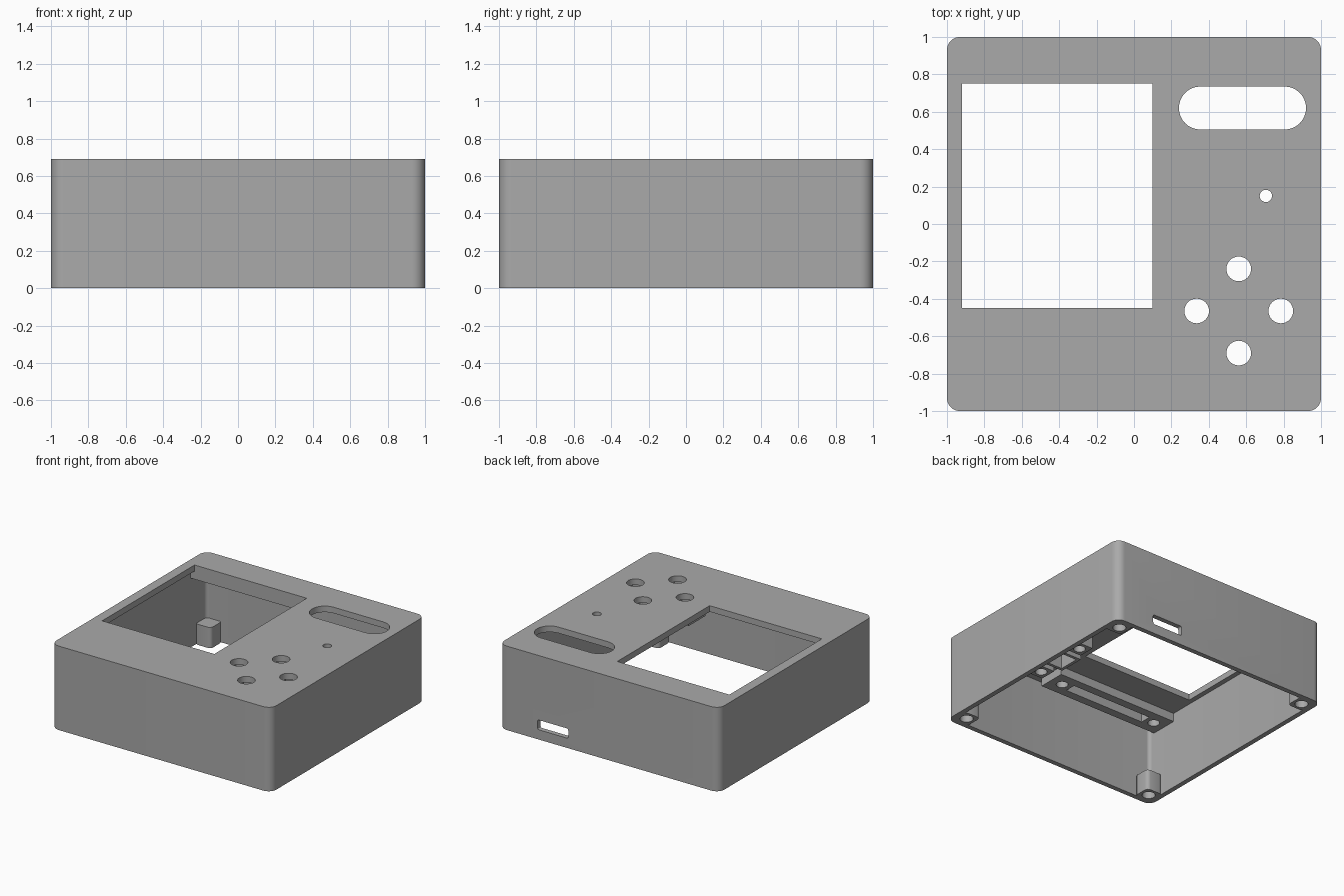
import bpy, bmesh, math

cube = bpy.data.objects.get("Cube")
if cube:
    bpy.data.objects.remove(cube, do_unlink=True)

grey = bpy.data.materials.new("plain_grey")
grey.use_nodes = True
colour = (0.4, 0.4, 0.4, 1)
grey.diffuse_color = colour
grey.node_tree.nodes["Principled BSDF"].inputs["Base Color"].default_value = colour

HEIGHT = 0.69
UNDER = 0.64      # underside of the top plate
WALL = 0.04
JOIN = 0.66       # inner parts are sunk into the plate up to here


def outline(cx, cy, w, d, r=0.0, steps=8):
    """Rounded rectangle; a full radius gives a circle or a slot."""
    if r == 0:
        steps = 0
    pts = []
    for i, (sx, sy) in enumerate([(1, 1), (-1, 1), (-1, -1), (1, -1)]):
        for k in range(steps + 1):
            a = math.pi / 2 * (i + (k / steps if steps else 0))
            p = (cx + sx * (w / 2 - r) + r * math.cos(a),
                 cy + sy * (d / 2 - r) + r * math.sin(a))
            if not pts or math.dist(p, pts[-1]) > 1e-5:
                pts.append(p)
    if math.dist(pts[0], pts[-1]) < 1e-5:
        pts.pop()
    return pts


def prism(name, pts, lo, hi, sideways=False):
    """Extrude an outline along z, or along y when sideways."""
    bm = bmesh.new()
    ring = [bm.verts.new((a, lo, b) if sideways else (a, b, lo)) for a, b in pts]
    face = bm.faces.new(ring)
    new = bmesh.ops.extrude_face_region(bm, geom=[face])["geom"]
    step = (0, hi - lo, 0) if sideways else (0, 0, hi - lo)
    bmesh.ops.translate(bm, vec=step, verts=[v for v in new if isinstance(v, bmesh.types.BMVert)])
    bmesh.ops.recalc_face_normals(bm, faces=bm.faces)
    mesh = bpy.data.meshes.new(name)
    bm.to_mesh(mesh)
    bm.free()
    mesh.materials.append(grey)
    ob = bpy.data.objects.new(name, mesh)
    bpy.context.collection.objects.link(ob)
    return ob


def activate(ob):
    bpy.ops.object.select_all(action='DESELECT')
    ob.select_set(True)
    bpy.context.view_layer.objects.active = ob


def cut(ob, *cutters):
    """Subtract the cutters, then remove them."""
    activate(ob)
    for c in cutters:
        c.hide_render = True
        mod = ob.modifiers.new("cut", 'BOOLEAN')
        mod.operation = 'DIFFERENCE'
        mod.solver = 'EXACT'
        mod.object = c
        bpy.ops.object.modifier_apply(modifier=mod.name)
        bpy.data.objects.remove(c, do_unlink=True)
    bpy.ops.object.shade_smooth_by_angle(angle=math.radians(30))


def hole(x, y, r, lo, hi):
    return prism("hole_cutter", outline(x, y, 2 * r, 2 * r, r), lo, hi)


# Outer case: open underneath, with the openings in the lid and back wall
inner = 2 - 2 * WALL
case = prism("case_shell", outline(0, 0, 2, 2, 0.07), 0, HEIGHT)
bx, by, step = 0.56, -0.465, 0.225
buttons = [(bx + step, by), (bx - step, by), (bx, by + step), (bx, by - step)]
cut(case,
    prism("cavity_cutter", outline(0, 0, inner, inner, 0.03), -0.1, UNDER),
    prism("window_cutter", outline(-0.41, 0.15, 1.02, 1.2), 0.5, 0.8),
    prism("slot_cutter", outline(0.58, 0.62, 0.68, 0.23, 0.115), 0.5, 0.8),
    prism("port_cutter", outline(0.51, 0.12, 0.28, 0.08, 0.015, 3), 0.9, 1.1, True),
    hole(0.705, 0.15, 0.033, 0.5, 0.8),
    *[hole(x, y, 0.066, 0.5, 0.8) for x, y in buttons])

# Corner screw bosses
for sx, sy, side in [(1, 1, "back_left"), (-1, 1, "back_right"),
                     (1, -1, "front_left"), (-1, -1, "front_right")]:
    x, y = 0.895 * sx, 0.895 * sy
    boss = prism("screw_boss_" + side, outline(x, y, 0.145, 0.145, 0.03, 4), 0, 0.17)
    cut(boss, hole(x, y, 0.05, -0.1, 0.13))

# Display mounting rails in front of and behind the window
for name, y, depth in [("front_display_rail", -0.795, 0.23), ("back_display_rail", 0.86, 0.21)]:
    rail = prism(name, outline(-0.41, y, 1.11, depth), 0.57, JOIN)
    cut(rail,
        prism("groove_cutter", outline(-0.41, y, 0.74, 0.09), 0.5, UNDER),
        *[hole(-0.41 + s * 0.45, y, 0.045, 0.5, UNDER) for s in (-1, 1)])

# Button board standoffs
for sx in (-1, 1):
    for sy in (-1, 1):
        x, y = bx + sx * step, by + sy * step
        post = prism("button_standoff", outline(x, y, 0.14, 0.14), 0.525, JOIN)
        cut(post, hole(x, y, 0.045, 0.4, UNDER))

# Square guides around the buttons
for x, y in buttons:
    guide = prism("button_guide", outline(x, y, 0.22, 0.22), 0.525, JOIN)
    cut(guide, prism("guide_cutter", outline(x, y, 0.17, 0.17), 0.4, 0.8))
